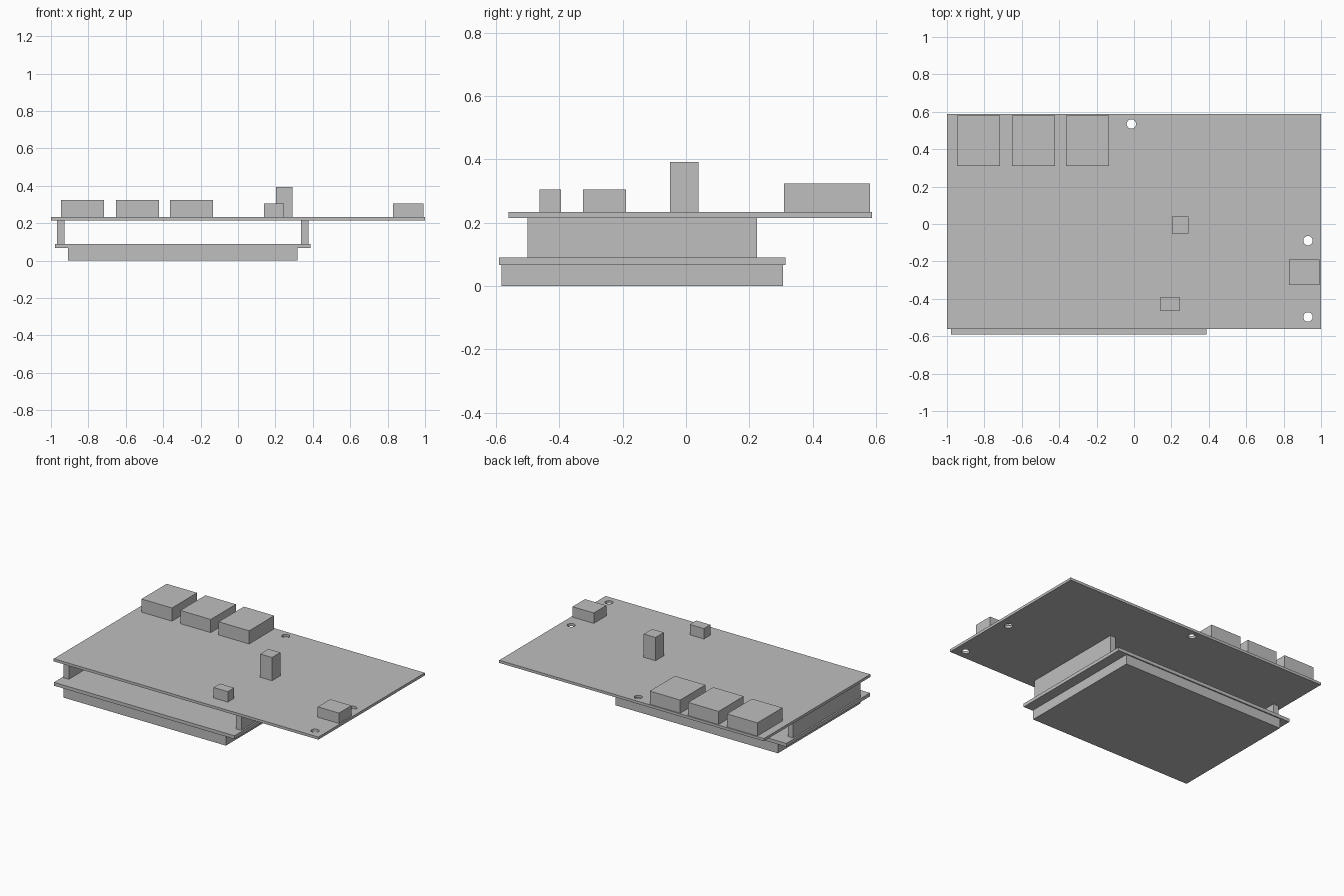
import bpy

if "Cube" in bpy.data.objects:
    bpy.data.objects.remove(bpy.data.objects["Cube"])

grey = bpy.data.materials.new("plain grey")
grey.diffuse_color = (0.52, 0.52, 0.52, 1)
grey.use_nodes = True
grey.node_tree.nodes["Principled BSDF"].inputs["Base Color"].default_value = grey.diffuse_color


def box(name, x0, x1, y0, y1, z0, z1):
    """Axis-aligned block given by its limits."""
    bpy.ops.mesh.primitive_cube_add(
        size=1, location=((x0 + x1) / 2, (y0 + y1) / 2, (z0 + z1) / 2))
    ob = bpy.context.object
    ob.name = name
    ob.scale = (x1 - x0, y1 - y0, z1 - z0)
    bpy.ops.object.transform_apply(location=False, rotation=False, scale=True)
    ob.data.materials.append(grey)
    return ob


BOARD_BOTTOM, BOARD_TOP = 0.215, 0.233

# Main circuit board with three mounting holes
board = box("main_board", -1, 1, -0.561, 0.588, BOARD_BOTTOM, BOARD_TOP)
for i, (x, y) in enumerate([(-0.014, 0.535), (0.93, -0.089), (0.93, -0.497)]):
    bpy.ops.mesh.primitive_cylinder_add(
        vertices=32, radius=0.025, depth=0.1, location=(x, y, 0.224))
    cutter = bpy.context.object
    cutter.name = f"hole_cutter_{i + 1}"
    cutter.data.materials.append(grey)
    mod = board.modifiers.new("hole", 'BOOLEAN')
    mod.operation = 'DIFFERENCE'
    mod.solver = 'EXACT'
    mod.object = cutter
    bpy.context.view_layer.objects.active = board
    bpy.ops.object.modifier_apply(modifier=mod.name)
    bpy.data.objects.remove(cutter)

# Lower board and the panel beneath it
box("lower_board", -0.978, 0.387, -0.59, 0.314, 0.066, 0.089)
box("bottom_panel", -0.909, 0.317, -0.583, 0.306, 0, 0.066)

# Two long header strips joining the boards
for side, x in (("left", -0.967), ("right", 0.337)):
    box(f"header_strip_{side}", x, x + 0.039, -0.501, 0.224, 0.089, BOARD_BOTTOM)

# Row of three large sockets along the back edge
for i, x in enumerate((-0.946, -0.653, -0.363)):
    box(f"back_socket_{i + 1}", x, x + 0.23, 0.31, 0.581, BOARD_TOP, 0.323)

# Small components on top
box("tall_component", 0.203, 0.292, -0.05, 0.039, BOARD_TOP, 0.392)
box("small_component", 0.14, 0.247, -0.463, -0.394, BOARD_TOP, 0.304)
box("side_socket", 0.83, 0.991, -0.325, -0.19, BOARD_TOP, 0.304)
